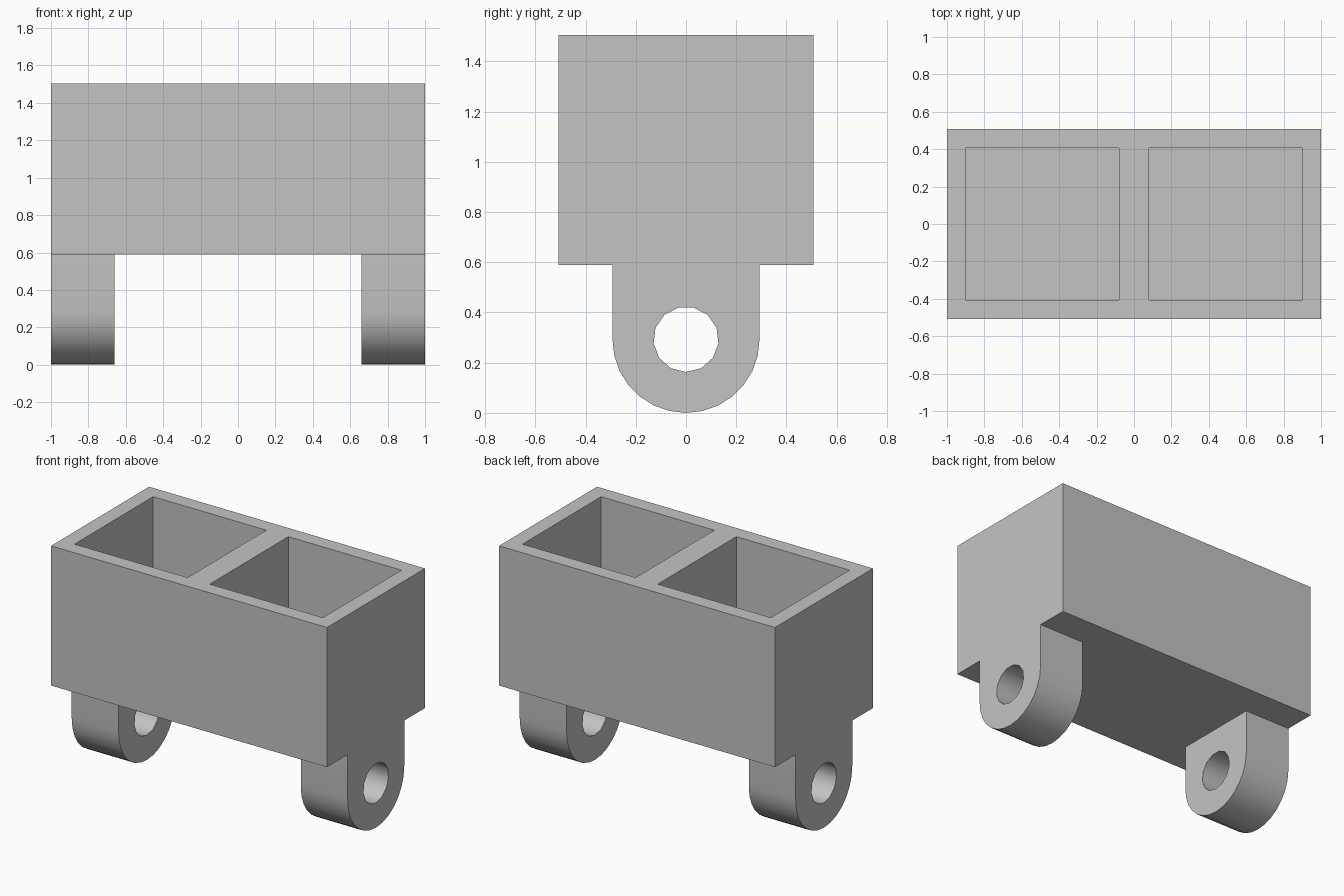
import bpy
import bmesh
from math import sin, cos, pi, radians
from mathutils import Vector

cube = bpy.data.objects.get("Cube")
if cube:
    bpy.data.objects.remove(cube, do_unlink=True)

# Overall sizes
HALF_X, HALF_Y = 1.0, 0.507
BASE_Z, TOP_Z = 0.59, 1.505
WALL, HALF_DIVIDER = 0.1, 0.08
LEG_INNER_X, LEG_R, HOLE_R = 0.66, 0.293, 0.13

# Single grey material
grey = bpy.data.materials.new("plain_grey")
grey.use_nodes = True
colour = (0.55, 0.55, 0.55, 1)
grey.diffuse_color = colour
grey.node_tree.nodes["Principled BSDF"].inputs["Base Color"].default_value = colour


def make_object(name, bm):
    bmesh.ops.recalc_face_normals(bm, faces=bm.faces[:])
    mesh = bpy.data.meshes.new(name)
    bm.to_mesh(mesh)
    bm.free()
    mesh.materials.append(grey)
    obj = bpy.data.objects.new(name, mesh)
    bpy.context.collection.objects.link(obj)
    return obj


# Box with two open compartments sunk into its top
bm = bmesh.new()
bmesh.ops.create_cube(bm, size=1)
bmesh.ops.scale(bm, vec=(2 * HALF_X, 2 * HALF_Y, TOP_Z - BASE_Z), verts=bm.verts[:])
bmesh.ops.translate(bm, vec=(0, 0, (TOP_Z + BASE_Z) / 2), verts=bm.verts[:])
cuts = [(Vector((s, 0, 0)), d) for s in (-1, 1) for d in (HALF_X - WALL, HALF_DIVIDER)]
cuts += [(Vector((0, s, 0)), HALF_Y - WALL) for s in (-1, 1)]
for normal, dist in cuts:
    geom = bm.verts[:] + bm.edges[:] + bm.faces[:]
    bmesh.ops.bisect_plane(bm, geom=geom, plane_co=normal * dist, plane_no=normal)


def is_opening(face):
    c = face.calc_center_median()
    return (c.z > TOP_Z - 0.01 and abs(c.y) < HALF_Y - WALL
            and HALF_DIVIDER < abs(c.x) < HALF_X - WALL)


openings = [f for f in bm.faces if is_opening(f)]
floors = bmesh.ops.extrude_discrete_faces(bm, faces=openings)["faces"]
floor_verts = list({v for f in floors for v in f.verts})
bmesh.ops.translate(bm, vec=(0, 0, BASE_Z + WALL - TOP_Z), verts=floor_verts)
make_object("divided_box", bm)

# Rounded leg with an axle hole, mirrored to the other end
outline = [(LEG_R, BASE_Z), (-LEG_R, BASE_Z)]
outline += [(-LEG_R * cos(pi * i / 14), LEG_R - LEG_R * sin(pi * i / 14)) for i in range(15)]
hole = [(HOLE_R * sin(2 * pi * i / 13), LEG_R - HOLE_R * cos(2 * pi * i / 13)) for i in range(13)]

bm = bmesh.new()
for loop in (outline, hole):
    verts = [bm.verts.new((LEG_INNER_X, y, z)) for y, z in loop]
    for i, v in enumerate(verts):
        bm.edges.new((v, verts[i - 1]))
bmesh.ops.triangle_fill(bm, use_beauty=True, edges=bm.edges[:], normal=(1, 0, 0))
side = bmesh.ops.extrude_face_region(bm, geom=bm.faces[:], use_keep_orig=True)["geom"]
bmesh.ops.translate(bm, vec=(HALF_X - LEG_INNER_X, 0, 0),
                    verts=[g for g in side if isinstance(g, bmesh.types.BMVert)])
legs = make_object("axle_legs", bm)
mirror = legs.modifiers.new("other_end", "MIRROR")
mirror.use_axis = (True, False, False)

# Smooth the curved surfaces, keep corners sharp
bpy.ops.object.select_all(action="DESELECT")
legs.select_set(True)
bpy.context.view_layer.objects.active = legs
bpy.ops.object.shade_smooth_by_angle(angle=radians(35))
